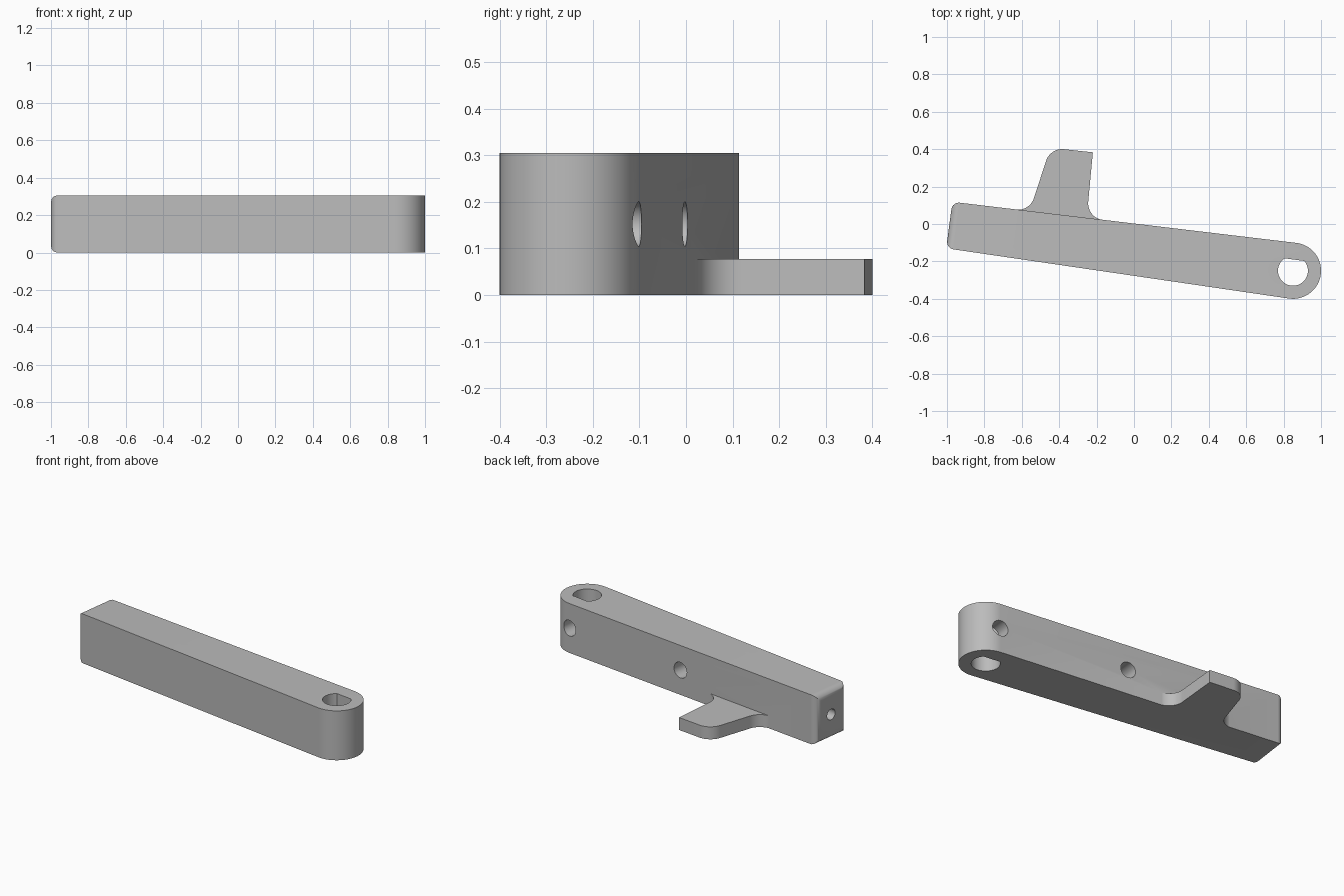
import bpy, bmesh, math
from mathutils import Vector

cube = bpy.data.objects.get("Cube")
if cube:
    bpy.data.objects.remove(cube, do_unlink=True)

HEIGHT = 0.305
PLATE = 0.077
PIVOT = Vector((0.85, -0.25))
TIP_R = 0.15

grey = bpy.data.materials.new("plain grey")
grey.use_nodes = True
grey.diffuse_color = (0.5, 0.5, 0.5, 1)
grey.node_tree.nodes["Principled BSDF"].inputs["Base Color"].default_value = (0.5, 0.5, 0.5, 1)


def arc(center, radius, start, end, steps):
    """Points on an arc, angles in degrees."""
    angles = [math.radians(start + (end - start) * i / steps) for i in range(steps + 1)]
    return [center + radius * Vector((math.cos(a), math.sin(a))) for a in angles]


def fillet(corners, steps=10):
    """Outline from (x, y, radius) corners, rounded where the radius is set."""
    out = []
    for i, (x, y, r) in enumerate(corners):
        p = Vector((x, y))
        if not r:
            out.append(p)
            continue
        a = (Vector(corners[i - 1][:2]) - p).normalized()
        b = (Vector(corners[(i + 1) % len(corners)][:2]) - p).normalized()
        half = a.angle(b) / 2
        center = p + (a + b).normalized() * r / math.sin(half)
        u = p + a * r / math.tan(half) - center
        v = p + b * r / math.tan(half) - center
        for k in range(steps + 1):
            t = k / steps
            out.append(center + (u * (1 - t) + v * t).normalized() * r)
    return out


def prism(name, outline, z0, z1):
    bm = bmesh.new()
    face = bm.faces.new([bm.verts.new((p.x, p.y, z0)) for p in outline])
    top = bmesh.ops.extrude_face_region(bm, geom=[face])["geom"]
    verts = [g for g in top if isinstance(g, bmesh.types.BMVert)]
    bmesh.ops.translate(bm, verts=verts, vec=(0, 0, z1 - z0))
    bmesh.ops.recalc_face_normals(bm, faces=bm.faces)
    return finish(name, bm)


def rod(name, start, end, radius):
    """Horizontal cylinder between two plan points at mid height."""
    a, b = Vector((*start, HEIGHT / 2)), Vector((*end, HEIGHT / 2))
    bm = bmesh.new()
    bmesh.ops.create_cone(bm, cap_ends=True, segments=40, radius1=radius,
                          radius2=radius, depth=(b - a).length)
    turn = (b - a).to_track_quat('Z', 'Y').to_matrix().to_4x4()
    turn.translation = (a + b) / 2
    bm.transform(turn)
    return finish(name, bm)


def finish(name, bm):
    mesh = bpy.data.meshes.new(name)
    bm.to_mesh(mesh)
    bm.free()
    mesh.materials.append(grey)
    obj = bpy.data.objects.new(name, mesh)
    bpy.context.collection.objects.link(obj)
    return obj


def combine(target, tool, operation):
    mod = target.modifiers.new(operation, 'BOOLEAN')
    mod.operation = operation
    mod.solver = 'EXACT'
    mod.object = tool
    bpy.context.view_layer.objects.active = target
    bpy.ops.object.modifier_apply(modifier=mod.name)
    bpy.data.objects.remove(tool, do_unlink=True)


# Tapered bar with a round tip
outline = arc(PIVOT, TIP_R, -98.3, 83.2, 48)
outline += [Vector((-0.971, 0.1185)), Vector((-1.004, -0.13))]
bar = prism("lever_arm", outline, 0, HEIGHT)

# Rounded edges around the square end
bm = bmesh.new()
bm.from_mesh(bar.data)
end_edges = [e for e in bm.edges if all(v.co.x < -0.9 for v in e.verts)]
bmesh.ops.bevel(bm, geom=end_edges, offset=0.04, segments=8, profile=0.5, affect='EDGES')
bm.to_mesh(bar.data)
bm.free()


# Thin side tab, flush with the underside
def back_edge(x):
    return -0.102 - 0.1192 * (x - 0.868)


tab = prism("side_tab", fillet([
    (-0.75, 0, 0), (-0.75, back_edge(-0.75), 0),
    (-0.558, back_edge(-0.558), 0.09), (-0.447, 0.408, 0.09),
    (-0.22, 0.383, 0), (-0.253, back_edge(-0.253), 0.09),
    (0, back_edge(0), 0), (0, -0.05, 0)]), 0, PLATE)
combine(bar, tab, 'UNION')

# D-shaped shaft hole
shaft = prism("shaft_cutter", arc(PIVOT, 0.08, 123.9, 401.1, 48), -0.1, HEIGHT + 0.1)
combine(bar, shaft, 'DIFFERENCE')

# Screw hole into the shaft, side port and long channel from the square end
for name, start, end, radius in [
        ("screw_cutter", (0.88, 0), PIVOT, 0.048),
        ("port_cutter", (0.046, 0.05), (0.02, -0.17), 0.048),
        ("channel_cutter", (-1.1, 0.009), (0.03, -0.141), 0.033)]:
    combine(bar, rod(name, start, end, radius), 'DIFFERENCE')

# Smooth curved walls, crisp edges
bpy.ops.object.select_all(action='DESELECT')
bar.select_set(True)
bpy.context.view_layer.objects.active = bar
bpy.ops.object.shade_smooth_by_angle(angle=math.radians(30))
